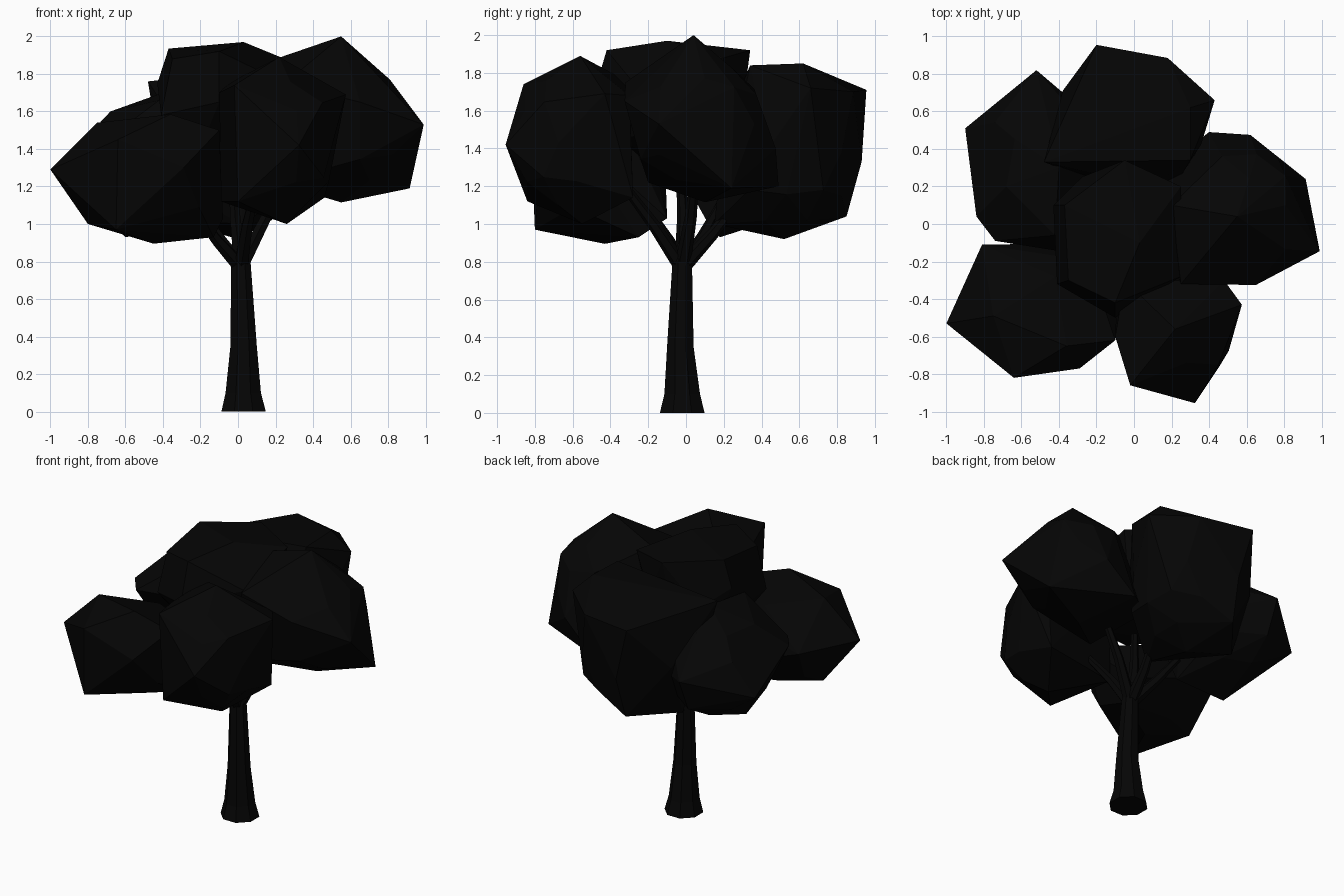
import bpy, bmesh, math
from mathutils import Vector

dark = bpy.data.materials.new("near_black")
dark.diffuse_color = (0.0015, 0.0015, 0.0015, 1)


def finish(bm, name):
    bmesh.ops.recalc_face_normals(bm, faces=bm.faces[:])
    me = bpy.data.meshes.new(name)
    bm.to_mesh(me)
    bm.free()
    me.materials.append(dark)
    ob = bpy.data.objects.new(name, me)
    bpy.context.collection.objects.link(ob)
    return ob


def clump(name, centre, radii, corners):
    """Faceted leaf clump: hull of a slightly boxy core and its outer corners."""
    core = bmesh.new()
    bmesh.ops.create_icosphere(core, subdivisions=2, radius=1)
    pts = [Vector(c) for c in corners]
    for v in core.verts:
        d = v.co / max(abs(k) for k in v.co) ** 0.3
        pts.append(Vector([centre[i] + radii[i] * d[i] * 0.92 for i in range(3)]))
    core.free()
    bm = bmesh.new()
    for p in pts:
        bm.verts.new(p)
    bmesh.ops.convex_hull(bm, input=bm.verts[:])
    loose = [v for v in bm.verts if not v.link_faces]
    bmesh.ops.delete(bm, geom=loose, context='VERTS')
    # merge nearly flat facets so the clump stays chunky
    bmesh.ops.dissolve_limit(bm, angle_limit=math.radians(9), verts=bm.verts[:], edges=bm.edges[:])
    return finish(bm, name)


def limb(name, path, sides, tilt=True):
    """Tapered limb through (x, y, z, radius) stations."""
    bm = bmesh.new()
    rings = []
    axis = (Vector(path[-1][:3]) - Vector(path[0][:3])).normalized()
    q = Vector((0, 0, 1)).rotation_difference(axis)
    for x, y, z, r in path:
        ring = []
        for i in range(sides):
            a = 2 * math.pi * (i + 0.5) / sides
            off = Vector((r * math.cos(a), r * math.sin(a), 0))
            ring.append(bm.verts.new(Vector((x, y, z)) + (q @ off if tilt else off)))
        rings.append(ring)
    for a, b in zip(rings, rings[1:]):
        for i in range(sides):
            j = (i + 1) % sides
            bm.faces.new((a[i], a[j], b[j], b[i]))
    bm.faces.new(rings[0][::-1])
    bm.faces.new(rings[-1])
    return finish(bm, name)


# trunk with flared foot
limb("trunk", [(0.03, -0.02, 0, 0.128), (0.028, -0.02, 0.1, 0.102), (0.03, -0.03, 0.35, 0.076),
               (0.015, -0.02, 0.8, 0.056), (0.02, -0.01, 0.9, 0.035)], 8, tilt=False)

# branches reaching into each clump
tips = [(0.3, 0.05, 1.3), (0.1, -0.34, 1.22), (-0.22, -0.18, 1.05),
        (-0.22, 0.18, 1.1), (0.06, 0.28, 1.12), (-0.03, -0.03, 1.3)]
for n, (x, y, z) in enumerate(tips):
    limb(f"branch_{n + 1}", [(0.015, -0.02, 0.77, 0.042),
                             (x * 0.5, y * 0.5, 0.77 + (z - 0.77) * 0.5, 0.032), (x, y, z, 0.022)], 6)

# leaf clumps
clump("right_leaves", (0.56, 0.06, 1.53), (0.35, 0.38, 0.36),
      [(0.55, 0.04, 2.0), (0.81, 0.1, 1.77), (0.99, -0.145, 1.53), (0.915, 0.24, 1.19),
       (0.62, 0.475, 1.4), (0.65, -0.325, 1.65), (0.55, 0.1, 1.115), (0.4, 0.49, 1.2),
       (0.25, -0.32, 1.75), (0.2, -0.2, 1.22), (0.16, 0.3, 1.25), (0.2, 0.1, 1.88)])
clump("front_leaves", (0.23, -0.58, 1.43), (0.31, 0.33, 0.4),
      [(0.22, -0.56, 1.89), (0.325, -0.955, 1.42), (-0.02, -0.86, 1.74), (-0.1, -0.6, 1.7),
       (0.575, -0.43, 1.69), (0.26, -0.55, 1.0), (0.0, -0.84, 1.12), (-0.09, -0.35, 1.12),
       (0.46, -0.28, 1.14), (-0.05, -0.3, 1.75), (0.48, -0.3, 1.68)])
clump("left_front_leaves", (-0.48, -0.43, 1.23), (0.37, 0.31, 0.31),
      [(-1.0, -0.53, 1.29), (-0.75, -0.49, 1.54), (-0.64, -0.82, 1.45), (-0.65, -0.8, 0.97),
       (-0.45, -0.43, 0.895), (-0.8, -0.4, 1.0), (-0.81, -0.11, 1.3), (-0.13, -0.25, 0.93),
       (-0.29, -0.77, 1.3), (-0.36, -0.65, 1.585), (-0.1, -0.62, 1.5), (-0.08, -0.1, 1.03)])
clump("left_back_leaves", (-0.5, 0.34, 1.32), (0.33, 0.38, 0.34),
      [(-0.84, 0.04, 1.43), (-0.9, 0.51, 1.25), (-0.52, 0.82, 1.38), (-0.52, 0.72, 1.15),
       (-0.68, 0.2, 1.6), (-0.42, -0.06, 1.66), (-0.4, 0.3, 1.7), (-0.6, 0.18, 0.93),
       (-0.74, -0.09, 1.42), (-0.25, 0.13, 0.98), (-0.3, -0.16, 1.5)])
clump("back_leaves", (0.02, 0.53, 1.38), (0.38, 0.37, 0.44),
      [(-0.2, 0.955, 1.71), (0.18, 0.885, 1.7), (-0.1, 0.93, 1.33), (-0.12, 0.85, 1.04),
       (0.0, 0.52, 0.92), (-0.38, 0.71, 1.4), (0.43, 0.66, 1.72), (0.3, 0.62, 1.85),
       (0.02, 0.15, 1.0), (-0.36, 0.55, 1.02), (0.3, 0.34, 1.84), (-0.48, 0.33, 1.76)])
clump("top_leaves", (-0.08, -0.05, 1.62), (0.34, 0.38, 0.33),
      [(-0.37, 0.1, 1.935), (0.03, -0.1, 1.97), (-0.1, -0.42, 1.92), (-0.05, 0.34, 1.92),
       (-0.41, -0.32, 1.58), (-0.1, -0.5, 1.65), (-0.43, 0.1, 1.75), (0.25, 0.2, 1.88),
       (0.25, -0.28, 1.75), (-0.35, -0.3, 1.88)])
